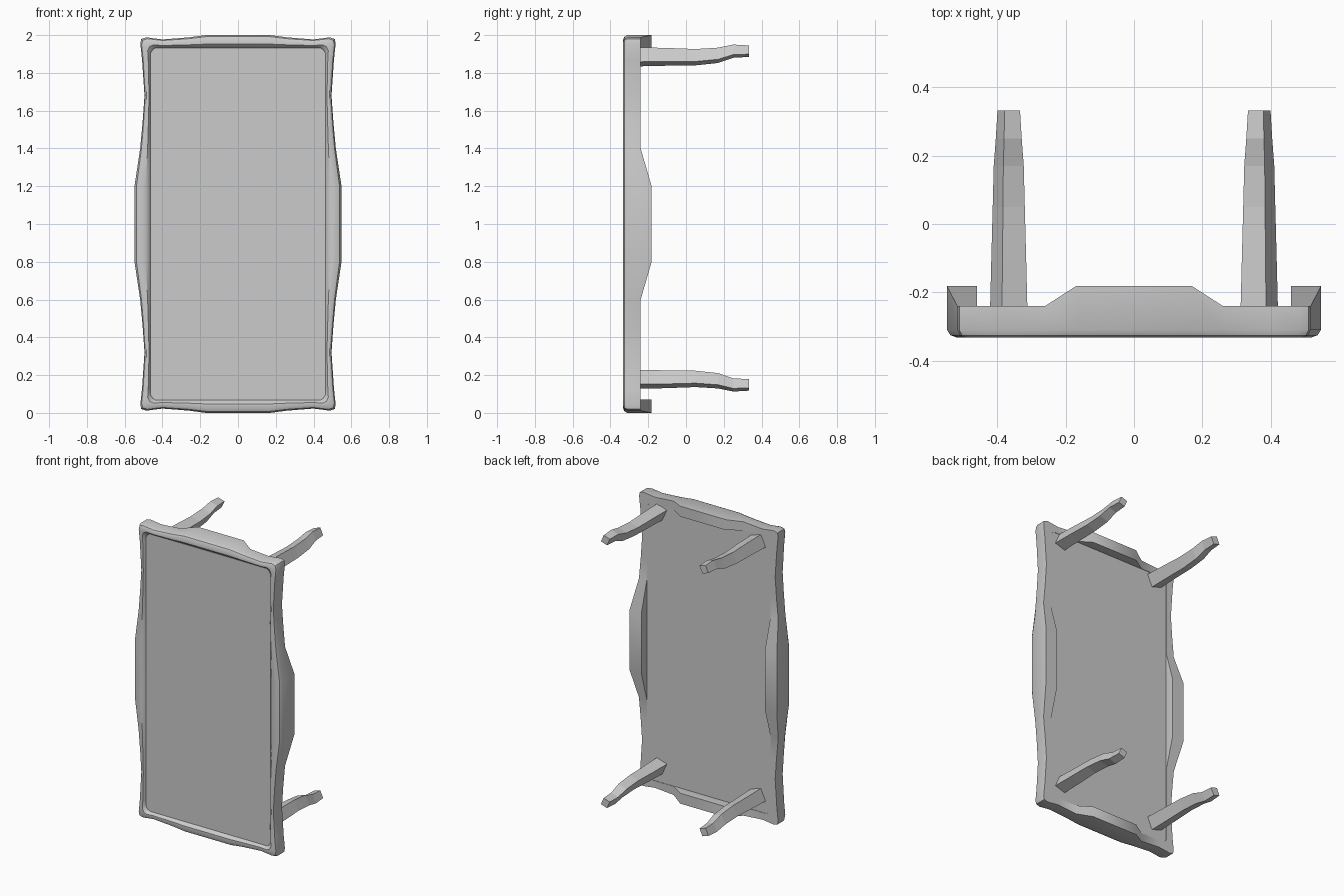
import bpy, bmesh

if "Cube" in bpy.data.objects:
    bpy.data.objects.remove(bpy.data.objects["Cube"])

def finish(name, bm, smooth=None):
    bmesh.ops.remove_doubles(bm, verts=bm.verts, dist=1e-5)
    bmesh.ops.recalc_face_normals(bm, faces=bm.faces)
    me = bpy.data.meshes.new(name)
    bm.to_mesh(me)
    bm.free()
    ob = bpy.data.objects.new(name, me)
    bpy.context.collection.objects.link(ob)
    if smooth:
        bpy.ops.object.select_all(action='DESELECT')
        ob.select_set(True)
        bpy.context.view_layer.objects.active = ob
        bpy.ops.object.shade_smooth_by_angle(angle=smooth)
    return ob

def loft(bm, rings, closed):
    """Skin a list of closed cross-sections."""
    vs = [[bm.verts.new(p) for p in r] for r in rings]
    n = len(vs)
    for i in range(n if closed else n - 1):
        a, b = vs[i], vs[(i + 1) % n]
        for j in range(len(a)):
            k = (j + 1) % len(a)
            bm.faces.new((a[j], a[k], b[k], b[j]))
    if not closed:
        bm.faces.new(vs[0])
        bm.faces.new(vs[-1])

# Carved rim: one quadrant of (outer x, outer z, inner x, inner z, back y)
LOW, FLAT = -0.182, -0.24
quad = [(0.548, 0.20, 0.46, 0.20, LOW), (0.518, 0.40, 0.46, 0.40, FLAT),
        (0.505, 0.54, 0.46, 0.54, FLAT), (0.495, 0.68, 0.46, 0.68, FLAT),
        (0.508, 0.87, 0.46, 0.87, FLAT), (0.517, 0.955, 0.46, 0.90, FLAT),
        (0.512, 0.98, 0.447, 0.92, FLAT), (0.485, 0.988, 0.43, 0.93, FLAT),
        (0.40, 0.977, 0.40, 0.93, FLAT), (0.26, 0.988, 0.26, 0.93, FLAT),
        (0.17, 1.0, 0.17, 0.93, LOW)]
stations = []
for sx, sz, order in ((1, 1, 1), (-1, 1, -1), (-1, -1, 1), (1, -1, -1)):
    stations += [(sx * a, sz * b, sx * c, sz * d, y) for a, b, c, d, y in quad[::order]]
rings = []
for ox, oz, ix, iz, yb in stations:
    profile = [(0, -0.308), (0.10, -0.320), (0.32, -0.333), (0.66, -0.333),
               (0.88, -0.326), (1, -0.310), (1, yb), (0, yb)]
    rings.append([(ix + (ox - ix) * t, y, 1 + iz + (oz - iz) * t) for t, y in profile])
bm = bmesh.new()
loft(bm, rings, True)
finish("table_rim", bm, 0.6)

# Flat table top panel
bm = bmesh.new()
bmesh.ops.create_cube(bm, size=1)
for v in bm.verts:
    v.co = (v.co.x * 0.925, -0.279 + v.co.y * 0.072, 1 + v.co.z * 1.865)
finish("table_top", bm)

# Curved legs with a tilted square section: (y, z drift, half size)
path = [(-0.26, 0.0, 0.055), (-0.10, 0.0, 0.051), (0.05, -0.002, 0.047),
        (0.17, 0.008, 0.044), (0.25, 0.030, 0.038), (0.333, 0.030, 0.033)]
section = [(0.36, 0.92), (1, -0.48), (-0.36, -0.92), (-1, 0.48)]
for side, sx in (("right", 1), ("left", -1)):
    for level, z0, sz in (("lower", 0.178, -1), ("upper", 1.885, 1)):
        bm = bmesh.new()
        loft(bm, [[(sx * (0.367 + h * u), y, z0 + sz * d + h * w) for u, w in section]
                  for y, d, h in path], False)
        finish(f"{level}_{side}_leg", bm)
